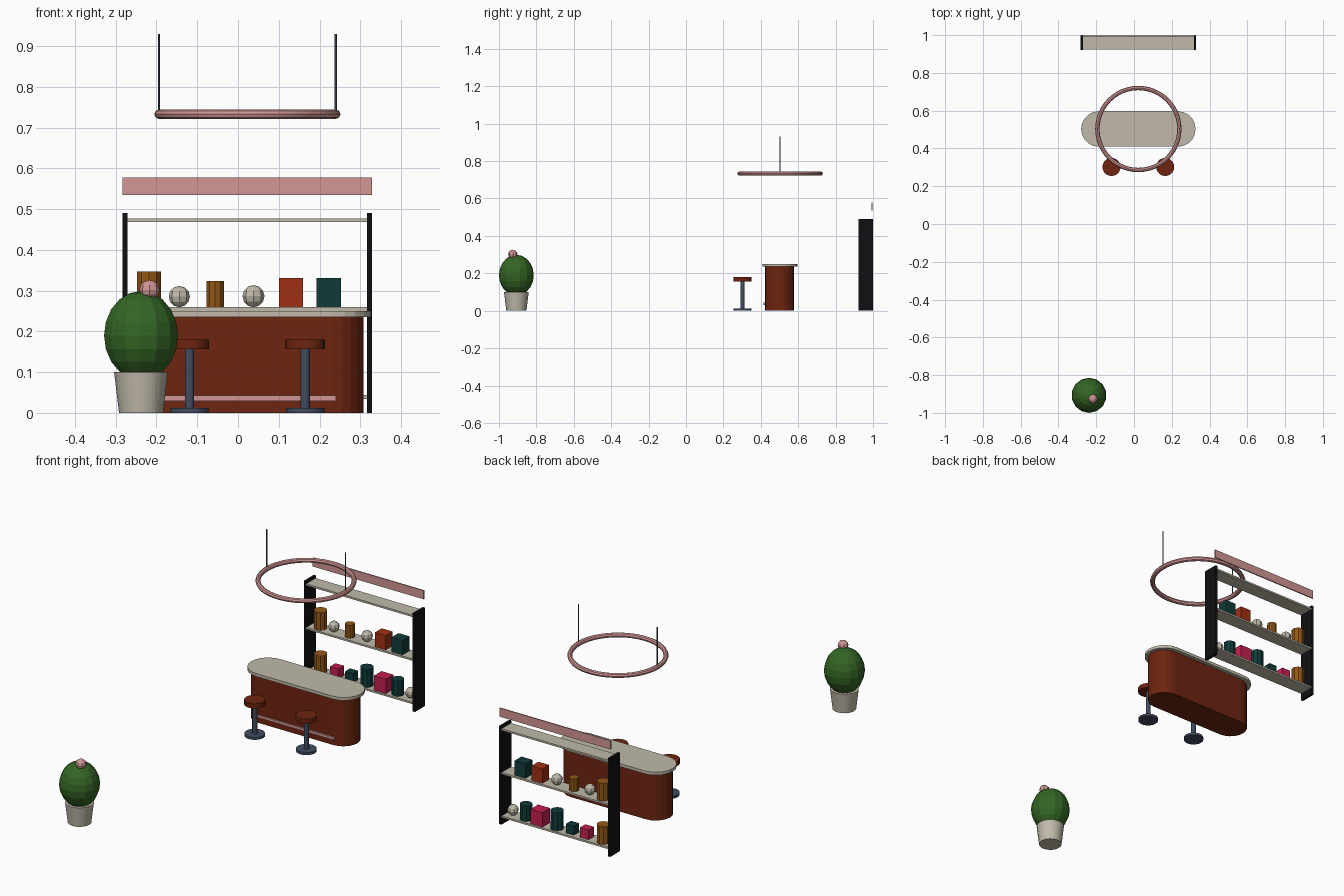
import bpy, bmesh, math
from mathutils import Matrix, Vector

cube = bpy.data.objects.get("Cube")
if cube:
    bpy.data.objects.remove(cube, do_unlink=True)


def material(name, r, g, b):
    m = bpy.data.materials.new(name)
    m.use_nodes = True
    m.diffuse_color = (r, g, b, 1)
    m.node_tree.nodes["Principled BSDF"].inputs["Base Color"].default_value = (r, g, b, 1)
    return m


CREAM = material("cream", 0.53, 0.49, 0.40)
PINK = material("pink", 0.64, 0.31, 0.30)
RUST = material("rust", 0.155, 0.018, 0.005)
RED = material("orange_red", 0.35, 0.03, 0.006)
TEAL = material("teal", 0.005, 0.044, 0.042)
GOLD = material("amber", 0.29, 0.098, 0.008)
MAGENTA = material("magenta", 0.56, 0.014, 0.08)
GREEN = material("green", 0.034, 0.13, 0.018)
BLACK = material("black", 0.005, 0.005, 0.006)
STEEL = material("steel", 0.055, 0.072, 0.115)


def finish(name, bm, mat, smooth=False):
    me = bpy.data.meshes.new(name)
    bmesh.ops.recalc_face_normals(bm, faces=bm.faces)
    bm.to_mesh(me)
    bm.free()
    me.materials.append(mat)
    ob = bpy.data.objects.new(name, me)
    bpy.context.collection.objects.link(ob)
    if smooth:
        bpy.ops.object.select_all(action="DESELECT")
        ob.select_set(True)
        bpy.context.view_layer.objects.active = ob
        bpy.ops.object.shade_smooth_by_angle(angle=math.radians(35))
    return ob


def box(name, mat, center, size):
    bm = bmesh.new()
    bmesh.ops.create_cube(bm, size=1, matrix=Matrix.Translation(center) @ Matrix.Diagonal((*size, 1)))
    return finish(name, bm, mat)


def cylinder(name, mat, x, y, z0, z1, r0, r1=None, sides=10, smooth=False):
    bm = bmesh.new()
    bmesh.ops.create_cone(bm, cap_ends=True, segments=sides, radius1=r0,
                          radius2=r0 if r1 is None else r1, depth=z1 - z0,
                          matrix=Matrix.Translation((x, y, (z0 + z1) / 2)))
    return finish(name, bm, mat, smooth)


def ball(name, mat, center, r, rz, seg=8, rings=6):
    bm = bmesh.new()
    bmesh.ops.create_uvsphere(bm, u_segments=seg, v_segments=rings, radius=1,
                              matrix=Matrix.Translation(center) @ Matrix.Diagonal((r, r, rz, 1)))
    return finish(name, bm, mat)


def stadium(name, mat, x, y, half_len, r, z0, z1, steps=10):
    """Extruded slab with half-round ends."""
    bm = bmesh.new()
    verts = []
    for side in (1, -1):
        for i in range(steps + 1):
            a = math.pi * i / steps - math.pi / 2
            verts.append(bm.verts.new((x + side * (half_len - r + r * math.cos(a)),
                                       y + side * r * math.sin(a), z0)))
    face = bm.faces.new(verts)
    ext = bmesh.ops.extrude_face_region(bm, geom=[face])
    top = [v for v in ext["geom"] if isinstance(v, bmesh.types.BMVert)]
    bmesh.ops.translate(bm, vec=Vector((0, 0, z1 - z0)), verts=top)
    return finish(name, bm, mat)


def torus(name, mat, center, major, minor, n=48, m=8):
    bm = bmesh.new()
    rows = []
    for i in range(n):
        a = 2 * math.pi * i / n
        row = []
        for j in range(m):
            b = 2 * math.pi * j / m
            d = major + minor * math.cos(b)
            row.append(bm.verts.new((center[0] + d * math.cos(a), center[1] + d * math.sin(a),
                                     center[2] + minor * math.sin(b))))
        rows.append(row)
    for i in range(n):
        p, q = rows[i], rows[(i + 1) % n]
        for j in range(m):
            k = (j + 1) % m
            bm.faces.new((p[j], q[j], q[k], p[k]))
    return finish(name, bm, mat, True)


CX, CY = 0.023, 0.503

# Bar counter with foot rail
stadium("counter_body", RUST, CX, 0.5, 0.285, 0.078, 0, 0.235)
stadium("counter_top", CREAM, CX, CY, 0.303, 0.094, 0.235, 0.25)
box("foot_rail", PINK, (CX, 0.42, 0.036), (0.435, 0.012, 0.013))

# Bar stools
for side, s in (("right", -1), ("left", 1)):
    x, y = CX + s * 0.142, 0.302
    cylinder(side + "_stool_base", STEEL, x, y, 0, 0.012, 0.047, sides=20, smooth=True)
    cylinder(side + "_stool_post", STEEL, x, y, 0.012, 0.157, 0.0115, sides=12, smooth=True)
    cylinder(side + "_stool_seat", RUST, x, y, 0.157, 0.18, 0.048, sides=20, smooth=True)

# Hanging ring lamp
torus("ring_lamp", PINK, (CX, CY, 0.733), 0.217, 0.0115)
for side, s in (("right", -1), ("left", 1)):
    cylinder(side + "_lamp_rod", STEEL, CX + s * 0.217, CY, 0.735, 0.93, 0.003, sides=6)

# Back shelf unit
for side, s in (("right", -1), ("left", 1)):
    box(side + "_shelf_post", BLACK, (CX + s * 0.3, 0.961, 0.245), (0.012, 0.078, 0.49))
for label, z in (("bottom", 0.039), ("middle", 0.255), ("top", 0.473)):
    box(label + "_shelf", CREAM, (CX, 0.961, z), (0.594, 0.074, 0.009))
box("sign_panel", PINK, (CX, 0.995, 0.556), (0.612, 0.006, 0.043))

# Shelf goods: kind, colour, x, half width, height
middle = (("jar", GOLD, -0.218, 0.031, 0.088), ("globe", CREAM, -0.144, 0.026, 0),
          ("jar", GOLD, -0.056, 0.023, 0.064), ("globe", CREAM, 0.038, 0.027, 0),
          ("carton", RED, 0.13, 0.03, 0.071), ("carton", TEAL, 0.223, 0.03, 0.072))
bottom = (("jar", GOLD, -0.218, 0.031, 0.088), ("carton", MAGENTA, -0.127, 0.024, 0.048),
          ("carton", TEAL, -0.047, 0.022, 0.045), ("jar", TEAL, 0.037, 0.031, 0.09),
          ("carton", MAGENTA, 0.13, 0.033, 0.072), ("jar", TEAL, 0.208, 0.029, 0.076),
          ("globe", CREAM, 0.28, 0.026, 0))
for label, goods, z in (("middle", middle, 0.2595), ("bottom", bottom, 0.0435)):
    for i, (kind, mat, x, r, h) in enumerate(goods):
        name = f"{label}_shelf_{kind}_{i + 1}"
        if kind == "jar":
            cylinder(name, mat, x, 0.961, z, z + h, r)
        elif kind == "globe":
            ball(name, mat, (x, 0.961, z + r), r, r)
        else:
            box(name, mat, (x, 0.961, z + h / 2), (2 * r, 1.8 * r, h))

# Potted cactus with flower
cylinder("plant_pot", CREAM, -0.238, -0.907, 0, 0.1, 0.054, 0.066, sides=16, smooth=True)
ball("cactus", GREEN, (-0.238, -0.907, 0.19), 0.093, 0.109, 14, 10)
ball("cactus_flower", PINK, (-0.217, -0.926, 0.302), 0.025, 0.024)
